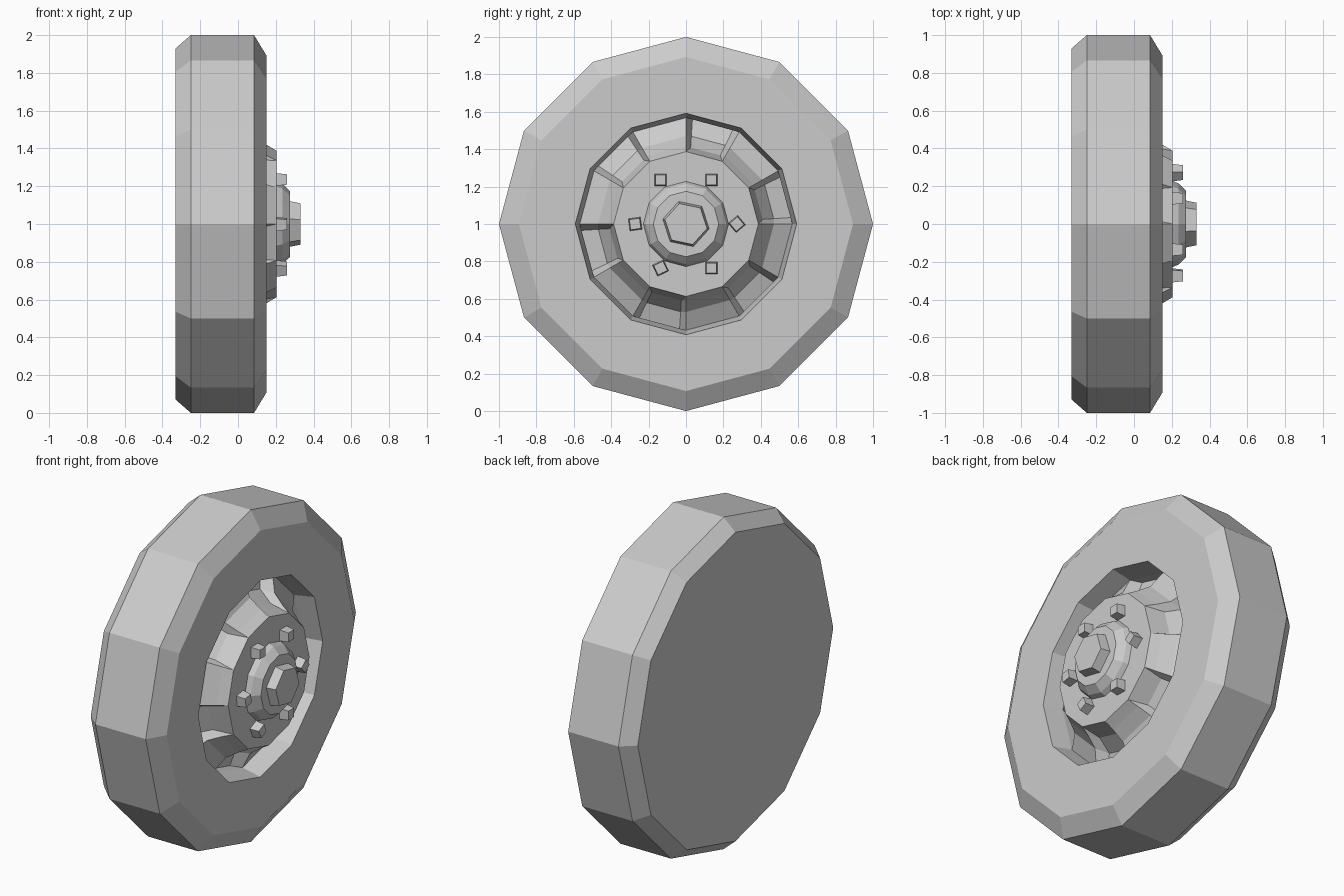
import bpy, bmesh
from math import sin, cos, radians
from mathutils import Matrix

if "Cube" in bpy.data.objects:
    bpy.data.objects.remove(bpy.data.objects["Cube"])

CENTRE = 1.0  # axle height


def ring_point(x, r, deg):
    a = radians(deg)
    return (x, r * cos(a), CENTRE + r * sin(a))


def finish(bm, name):
    bmesh.ops.remove_doubles(bm, verts=bm.verts, dist=1e-4)
    bmesh.ops.recalc_face_normals(bm, faces=bm.faces)
    mesh = bpy.data.meshes.new(name)
    bm.to_mesh(mesh)
    bm.free()
    ob = bpy.data.objects.new(name, mesh)
    bpy.context.collection.objects.link(ob)
    return ob


def lathe(bm, profile, sides=12, turn=0, cap_start=False, cap_end=False):
    """Spin (x, radius) points around the axle."""
    rings = [[bm.verts.new(ring_point(x, r, turn + 360 * i / sides))
              for i in range(sides)] for x, r in profile]
    for a, b in zip(rings, rings[1:]):
        for i in range(sides):
            j = (i + 1) % sides
            bm.faces.new((a[i], a[j], b[j], b[i]))
    if cap_start:
        bm.faces.new(rings[0])
    if cap_end:
        bm.faces.new(rings[-1])


# Tyre with closed back, flat outer sidewall and tapered rim lip
bm = bmesh.new()
lathe(bm, [(-0.33, 0.93), (-0.25, 1.0), (0.085, 1.0), (0.15, 0.893),
           (0.15, 0.592), (0.03, 0.568)], cap_start=True)
finish(bm, "tyre")

# Dished rim: raised spokes alternating with sunken pockets, around a flat hub face
spoke = [(0.205, 0.387), (0.15, 0.42), (0.08, 0.47), (0.03, 0.568)]
pocket = [(0.205, 0.387), (0.09, 0.41), (0.0, 0.47), (-0.03, 0.56)]
bm = bmesh.new()


def strip(left, right):
    a = [bm.verts.new(p) for p in left]
    b = [bm.verts.new(p) for p in right]
    for i in range(len(a) - 1):
        bm.faces.new((a[i], b[i], b[i + 1], a[i + 1]))


for k in range(6):
    s0, s1, s2 = 30 + 60 * k, 60 + 60 * k, 90 + 60 * k
    edge = lambda deg: [ring_point(x, r, deg) for x, r in spoke]

    def floor(deg, side):
        return [ring_point(x, r, deg + (side * 3.5 if i else 0))
                for i, (x, r) in enumerate(pocket)]

    strip(edge(s0), edge(s1))                 # spoke
    strip(edge(s1), floor(s1, 1))             # pocket side
    strip(floor(s1, 1), floor(s2, -1))        # pocket floor
    strip(floor(s2, -1), edge(s2))            # other pocket side
    strip([edge(s1)[-1], floor(s1, 1)[-1]],
          [edge(s2)[-1], floor(s2, -1)[-1]])  # pocket outer wall
bm.faces.new([bm.verts.new(ring_point(0.205, 0.387, 30 * i)) for i in range(12)])
finish(bm, "rim")

# Raised hub collar and hexagonal axle cap
bm = bmesh.new()
lathe(bm, [(0.20, 0.23), (0.235, 0.215), (0.275, 0.175)], cap_end=True)
finish(bm, "hub_collar")
bm = bmesh.new()
lathe(bm, [(0.27, 0.128), (0.33, 0.115)], sides=6, turn=48, cap_end=True)
finish(bm, "axle_cap")

# Six square wheel nuts, slightly tapered, each tightened to its own angle
for k, twist in enumerate((40, 0, 0, 8, 25, 0)):
    a = radians(60 * k)
    bm = bmesh.new()
    lathe(bm, [(0.20, 0.047), (0.26, 0.039)], sides=4, turn=45 + twist, cap_end=True)
    bmesh.ops.transform(bm, verts=bm.verts, matrix=Matrix.Translation(
        (0, 0.272 * cos(a), 0.272 * sin(a))))
    finish(bm, f"wheel_nut_{k + 1}")
